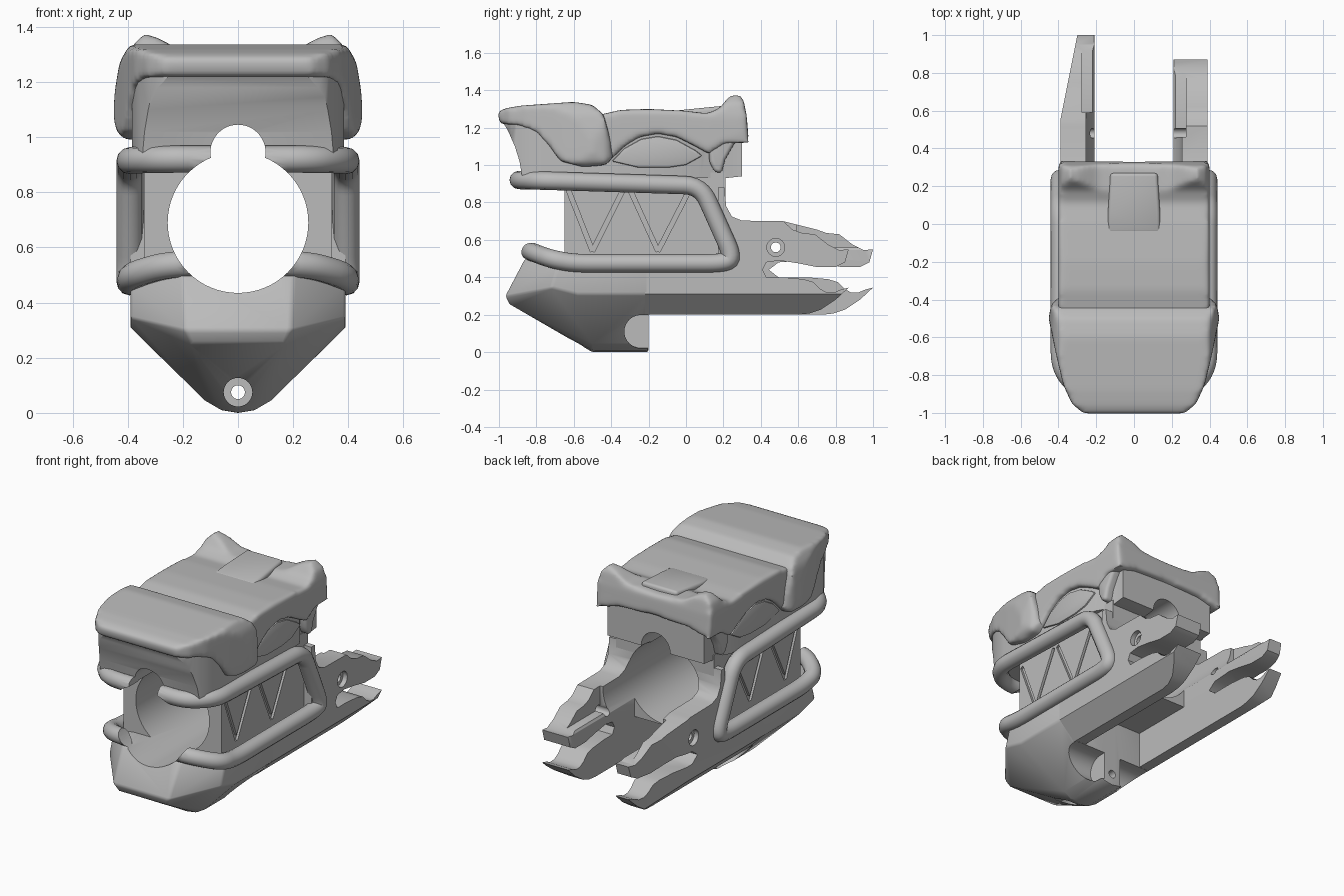
import bpy, bmesh, math
from mathutils import Vector

if "Cube" in bpy.data.objects:
    bpy.data.objects.remove(bpy.data.objects["Cube"])

grey = bpy.data.materials.new("plain grey")
grey.diffuse_color = (0.5, 0.5, 0.5, 1)
grey.use_nodes = True
grey.node_tree.nodes["Principled BSDF"].inputs["Base Color"].default_value = grey.diffuse_color


def from_bm(name, bm):
    bmesh.ops.recalc_face_normals(bm, faces=bm.faces)
    me = bpy.data.meshes.new(name)
    bm.to_mesh(me)
    bm.free()
    ob = bpy.data.objects.new(name, me)
    bpy.context.collection.objects.link(ob)
    return ob


def prism(name, pts, axis, a, b):
    """Extrude a 2D outline along an axis; outline uses the other two axes in order."""
    bm = bmesh.new()
    place = {'x': lambda p, t: (t, p[0], p[1]), 'y': lambda p, t: (p[0], t, p[1]),
             'z': lambda p, t: (p[0], p[1], t)}[axis]
    low = [bm.verts.new(place(p, a)) for p in pts]
    top = [bm.verts.new(place(p, b)) for p in pts]
    bm.faces.new(low)
    bm.faces.new(top[::-1])
    for i in range(len(pts)):
        j = (i + 1) % len(pts)
        bm.faces.new((low[i], top[i], top[j], low[j]))
    return from_bm(name, bm)


def mirrored(pts):
    return pts + [(-x, y) for x, y in reversed(pts) if abs(x) > 1e-6]


def circle(cx, cy, r, n=48):
    return [(cx + r * math.cos(2 * math.pi * i / n), cy + r * math.sin(2 * math.pi * i / n)) for i in range(n)]


def bake(ob):
    dg = bpy.context.evaluated_depsgraph_get()
    me = bpy.data.meshes.new_from_object(ob.evaluated_get(dg))
    ob.modifiers.clear()
    ob.data = me
    return ob


def boolean(ob, cutters, op='DIFFERENCE'):
    for c in cutters:
        m = ob.modifiers.new("cut", 'BOOLEAN')
        m.operation, m.object, m.solver = op, c, 'EXACT'
        bake(ob)
    return ob


def bevel(ob, width, segments=3, angle=35):
    m = ob.modifiers.new("bevel", 'BEVEL')
    m.width, m.segments, m.limit_method = width, segments, 'ANGLE'
    m.angle_limit = math.radians(angle)
    return bake(ob)


def soften(ob, voxel=0.014, steps=8):
    m = ob.modifiers.new("remesh", 'REMESH')
    m.mode, m.voxel_size = 'VOXEL', voxel
    s = ob.modifiers.new("smooth", 'SMOOTH')
    s.factor, s.iterations = 0.5, steps
    return bake(ob)


def join(name, obs):
    bm = bmesh.new()
    for o in obs:
        bm.from_mesh(o.data)
        bpy.data.objects.remove(o)
    return from_bm(name, bm)


# Cutters: main bore, small upper bore, screw holes, side scallops
bore = prism("bore_cutter", circle(0, 0.69, 0.255, 64), 'y', -1.3, 1.3)
top_bore = prism("top_bore_cutter", circle(0, 0.945, 0.1), 'y', -1.3, 1.3)
screw = prism("screw_cutter", circle(0, 0.075, 0.025, 24), 'y', -1.3, 1.3)
screw_head = prism("screw_head_cutter", circle(0, 0.075, 0.052, 24), 'y', -1.3, -0.4)
pin = prism("pin_cutter", circle(0.48, 0.56, 0.026, 24), 'x', -1, 1)
pin_heads = [prism("pin_head_cutter", circle(0.48, 0.56, 0.048, 24), 'x', s * 0.36, s * 1) for s in (1, -1)]
arc = [(-.24 - .09 * math.sin(t * math.pi / 12), .11 - .089 * math.cos(t * math.pi / 12)) for t in range(13)]
scallops = [prism("scallop_cutter", [(-.1, .021)] + arc + [(-.1, .199)], 'x', s * 0.06, s * 0.6) for s in (1, -1)]
chamfers = [prism("chamfer_cutter", [(s * 0.18, 0.1), (s * 0.6, 0.1), (s * 0.6, 0.52)], 'y', -0.5, 1.3)
            for s in (1, -1)]
reliefs = [prism("relief_cutter", [(s * .1, .56), (s * .275, .56), (s * .275, .8), (s * .1, .8)], 'y', y, 1.3)
           for s, y in ((1, .46), (-1, .59))]
helpers = [bore, top_bore, screw, screw_head, pin] + pin_heads + scallops + chamfers + reliefs

# Faceted lower nose
bm = bmesh.new()
for x, y, z in [(.39, -.2, .45), (.39, -.2, .31), (.12, -.2, .045), (.06, -.2, .01), (0, -.2, 0),
                (.12, -.5, .045), (.06, -.5, .01), (0, -.5, 0), (.39, -.58, .31), (.39, -.72, .345),
                (.39, -.68, .47), (.2, -.86, .5), (.19, -.965, .30), (.17, -.94, .25)]:
    for s in (1, -1):
        bm.verts.new((s * x, y, z))
bmesh.ops.remove_doubles(bm, verts=bm.verts, dist=1e-5)
bmesh.ops.convex_hull(bm, input=bm.verts)
bmesh.ops.dissolve_limit(bm, angle_limit=0.01, verts=bm.verts, edges=bm.edges)
nose = bevel(from_bm("lower_nose", bm), 0.012, 2, 25)
boolean(nose, [bore, screw, screw_head] + scallops)

# Forked rear arms, the left one longer and tapering
arm = [(-.22, .2), (.6, .2), (.66, .207), (.72, .227), (.80, .28), (.87, .345), (.83, .335), (.79, .318),
       (.75, .32), (.715, .34), (.68, .375), (.63, .39), (.52, .4), (.43, .4), (.41, .44), (.43, .48), (.5, .49),
       (.6, .475), (.7, .455), (.8, .455), (.85, .48), (.87, .55), (.82, .545), (.76, .575), (.69, .63),
       (.62, .637), (.57, .655), (.52, .7), (.3, .703), (.245, .725), (.215, .78), (.205, .88), (.17, .88),
       (.17, .45), (-.22, .45)]


def shifted(y, z):
    if z > .69:
        return (y, z)
    return (y + .13 * min(1, max(0, (y - .39) / .08)), z)


right_arm = prism("right_arm", arm, 'x', 0.21, 0.39)
left_arm = prism("left_arm", [shifted(*p) for p in arm], 'x', -0.39, -0.21)
taper = prism("taper_cutter", [(-.39, .55), (-.30, 1.0), (-.29, 1.2), (-.6, 1.2), (-.6, .55)], 'z', 0, 1)
helpers.append(taper)
boolean(right_arm, [bore, pin, pin_heads[0], chamfers[0], reliefs[0]])
boolean(left_arm, [bore, pin, pin_heads[1], chamfers[1], taper, reliefs[1]])

# Middle housing with zigzag grooves in both sides
housing = prism("housing", [(-.65, .43), (.21, .43), (.21, .96), (-.65, .96)], 'x', -0.34, 0.34)
zig = [(-.63, .87), (-.5, .54), (-.335, .87), (-.3, .87), (-.15, .54), (.02, .87)]
grooves = []
for i in (0, 1, 3, 4):
    p, q = Vector(zig[i]), Vector(zig[i + 1])
    n = Vector((-(q - p).y, (q - p).x)).normalized() * 0.012
    for s in (1, -1):
        grooves.append(prism("groove_cutter", [p + n, q + n, q - n, p - n], 'x', s * 0.325, s * 0.5))
helpers += grooves
boolean(housing, [bore, top_bore] + grooves)

# Head block between housing and hood
head = prism("head_block", [(-.985, 1.24), (-.95, 1.18), (-.915, 1.1), (-.89, 1.02), (-.875, .93), (.21, .93),
                            (.3, .94), (.3, 1.2), (.1, 1.22), (-.9, 1.26)], 'x', -0.5, 0.5)
plan = prism("head_plan_cutter", mirrored([(.24, -1.1), (.25, -.975), (.315, -.935), (.36, -.85), (.385, -.74),
                                           (.37, -.4), (.37, .08), (.335, .14), (.335, .4)]), 'z', 0.5, 1.6)
helpers.append(plan)
boolean(head, [plan], 'INTERSECT')
boolean(head, [bore, top_bore])

# Eye-shaped side panels and rounded rear corners under the brow
for s, side in ((1, "right"), (-1, "left")):
    eye = [(-.4, 1.02), (-.33, 1.09), (-.24, 1.14), (-.15, 1.155), (-.05, 1.135), (.05, 1.08), (.09, 1.05),
           (0, 1.0), (-.1, .985), (-.25, .985)]
    bevel(prism(side + "_eye_panel", eye, 'x', s * 0.35, s * 0.38), 0.012, 2)
    corner = [(.12, 1.1), (.125, 1.02), (.15, .965), (.19, .955), (.21, 1.03), (.25, 1.1), (.29, 1.16), (.12, 1.16)]
    bevel(prism(side + "_rear_corner", corner, 'x', s * 0.3, s * 0.385), 0.02, 3)

# Front visor with drooping cheeks
visor = prism("visor", [(-1.008, 1.285), (-.96, 1.305), (-.88, 1.318), (-.6, 1.338), (-.5, 1.322), (-.44, 1.27),
                        (-.41, 1.16), (-.39, 1.04), (-.43, 1.0), (-.55, .99), (-.67, 1.02), (-.73, 1.1),
                        (-.8, 1.18), (-.9, 1.215), (-.995, 1.22)], 'x', -0.6, 0.6)
vplan = prism("visor_plan_cutter", mirrored([(.25, -1.1), (.26, -1.01), (.33, -.95), (.375, -.85), (.415, -.68),
                                             (.452, -.5), (.44, -.43), (.4, -.38), (.4, -.3)]), 'z', 0.5, 1.6)
vfront = prism("visor_front_cutter", mirrored([(.36, 1.36), (.4, 1.325), (.43, 1.27), (.445, 1.18), (.455, 1.08),
                                               (.44, 1.02), (.39, .97)]), 'y', -1.2, 0)
helpers += [vplan, vfront]
boolean(visor, [vplan, vfront], 'INTERSECT')
soften(visor, steps=9)
boolean(visor, [bore, top_bore])

# Roof with arched brows, rear bar and two raised ears
roof = prism("roof", [(-.5, 1.26), (-.35, 1.295), (-.2, 1.3), (0, 1.29), (.2, 1.265), (.32, 1.25), (.32, 1.17),
                      (.2, 1.11), (.12, 1.06), (.05, 1.1), (-.05, 1.15), (-.15, 1.168), (-.25, 1.15),
                      (-.33, 1.1), (-.4, 1.03), (-.5, 1.03)], 'x', -0.4, 0.4)
rear = prism("rear", mirrored([(0, 1.165), (.25, 1.15), (.34, 1.125), (.395, 1.115), (.4, 1.26), (.385, 1.33),
                               (.34, 1.375), (.29, 1.36), (.19, 1.305), (0, 1.295)]), 'y', 0.0, 0.5)
ear_side = prism("ear_side_cutter", [(.1, 1.27), (.18, 1.305), (.225, 1.36), (.255, 1.39), (.285, 1.39),
                                     (.31, 1.34), (.325, 1.26), (.338, 1.11), (.2, 1.09)], 'x', -0.6, 0.6)
helpers.append(ear_side)
boolean(rear, [ear_side], 'INTERSECT')
hood = soften(join("roof_and_rear_bar", [roof, rear]), steps=10)
boolean(hood, [top_bore])

# Raised plate on the roof, rising towards the back
plate = prism("roof_plate", mirrored([(.14, -.05), (.138, .06), (.125, .27)]), 'z', 1.2, 1.292)
for v in plate.data.vertices:
    if v.co.z > 1.25:
        v.co.z += 0.1 * (v.co.y + 0.05)
bevel(plate, 0.018)


# Tubular guard frame: one closed loop around both sides and the front
def rounded(pts, r, n=6):
    out = []
    for i, p in enumerate(pts):
        p, a, b = Vector(p), Vector(pts[i - 1]), Vector(pts[(i + 1) % len(pts)])
        a = p + (a - p).normalized() * min(r, (a - p).length * 0.45)
        b = p + (b - p).normalized() * min(r, (b - p).length * 0.45)
        out += [(a * (1 - t) ** 2 + p * 2 * t * (1 - t) + b * t * t) for t in [k / n for k in range(n + 1)]]
    return out


half = [(.27, -.895, .92), (.392, -.77, .917), (.392, .08, .89), (.392, .255, .5), (.392, .19, .475),
        (.392, -.6, .475), (.385, -.73, .5), (.25, -.835, .54)]
loop = rounded(half + [(-x, y, z) for x, y, z in reversed(half)], 0.09)
cu = bpy.data.curves.new("guard_frame", 'CURVE')
cu.dimensions, cu.bevel_depth, cu.bevel_resolution = '3D', 0.049, 4
sp = cu.splines.new('POLY')
sp.points.add(len(loop) - 1)
for pt, co in zip(sp.points, loop):
    pt.co = (*co, 1)
sp.use_cyclic_u = True
tmp = bpy.data.objects.new("frame_curve", cu)
bpy.context.collection.objects.link(tmp)
me = bpy.data.meshes.new_from_object(tmp.evaluated_get(bpy.context.evaluated_depsgraph_get()))
bm = bmesh.new()
bm.from_mesh(me)
bmesh.ops.remove_doubles(bm, verts=bm.verts, dist=1e-5)
bpy.data.objects.remove(tmp)
boolean(from_bm("guard_frame", bm), [bore, top_bore])

# Remove cutters, then colour and shade everything
for h in helpers:
    bpy.data.objects.remove(h)
for ob in bpy.context.scene.objects:
    ob.data.materials.clear()
    ob.data.materials.append(grey)
    ob.select_set(True)
    bpy.context.view_layer.objects.active = ob
bpy.ops.object.shade_smooth_by_angle(angle=math.radians(40))
